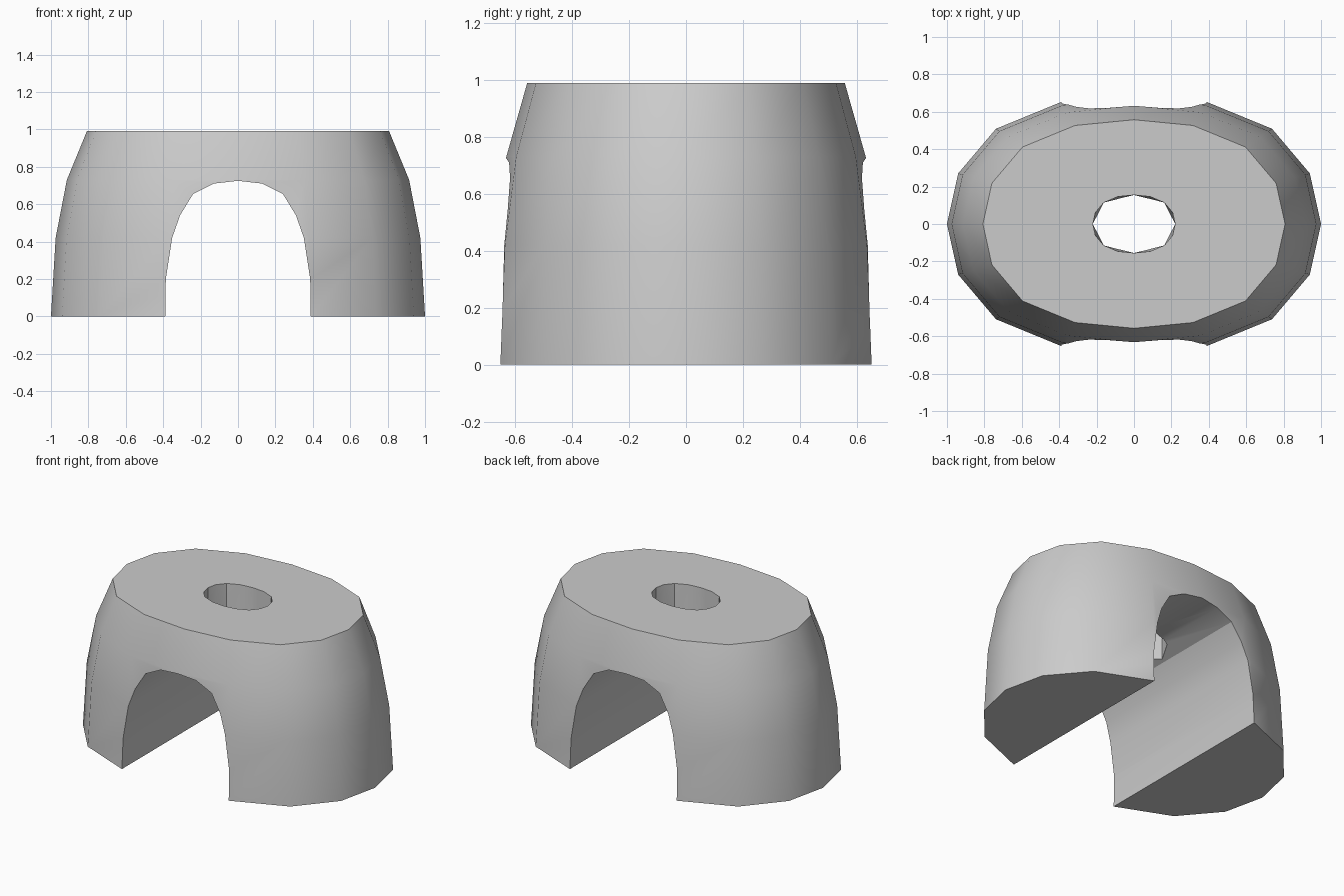
import bpy, bmesh, math

if "Cube" in bpy.data.objects:
    bpy.data.objects.remove(bpy.data.objects["Cube"])

# Quarter of the 16-sided, slightly squared oval (unit radius)
QUARTER = [(1, 0), (0.94, 0.392), (0.738, 0.738), (0.39, 0.945)]


def oval(rx, ry):
    pts = []
    x_dir, y_dir = (1, 0), (0, 1)
    full = QUARTER + [(0, 1)] + [(-x, y) for x, y in QUARTER[:0:-1]]
    full += [(-x, -y) for x, y in full]
    return [(x * rx, y * ry) for x, y in full]


def loft(name, rings):
    """Skin a stack of equal-length closed rings and cap both ends."""
    bm = bmesh.new()
    loops = [[bm.verts.new(p) for p in ring] for ring in rings]
    n = len(loops[0])
    for a, b in zip(loops, loops[1:]):
        for i in range(n):
            j = (i + 1) % n
            bm.faces.new((a[i], a[j], b[j], b[i]))
    bm.faces.new(loops[0][::-1])
    bm.faces.new(loops[-1])
    bmesh.ops.recalc_face_normals(bm, faces=bm.faces)
    mesh = bpy.data.meshes.new(name)
    bm.to_mesh(mesh)
    bm.free()
    obj = bpy.data.objects.new(name, mesh)
    bpy.context.collection.objects.link(obj)
    return obj


# Domed oval body with a flat top
profile = [(1.0, 0), (0.975, 0.42), (0.915, 0.73), (0.808, 0.99)]
body = loft("arched_body", [[(x, y, z) for x, y in oval(s, 0.69 * s)]
                            for s, z in profile])

# Arched tunnel running front to back
half = [(0.389, -0.1), (0.389, 0), (0.386, 0.2), (0.352, 0.42),
        (0.31, 0.54), (0.24, 0.655), (0.13, 0.71)]
arch = half + [(0, 0.725)] + [(-x, z) for x, z in reversed(half)]
tunnel = loft("tunnel_cutter", [[(x, y, z) for x, z in arch] for y in (-1, 1)])

# Oval hole through the roof: 16 sides on top easing to 8 below
top = oval(0.22, 0.155)
low = [p if i % 2 == 0 else tuple((a + b) / 2 for a, b in zip(top[i - 1], top[(i + 1) % 16]))
       for i, p in enumerate(top)]
hole = loft("hole_cutter", [[(x, y, 0.6) for x, y in low],
                            [(x, y, 0.7) for x, y in low],
                            [(x, y, 0.99) for x, y in top],
                            [(x, y, 1.2) for x, y in top]])

# Cut the openings, then discard the cutters
bpy.context.view_layer.objects.active = body
body.select_set(True)
for cutter in (tunnel, hole):
    cutter.hide_render = True
    mod = body.modifiers.new("cut", 'BOOLEAN')
    mod.operation = 'DIFFERENCE'
    mod.solver = 'EXACT'
    mod.object = cutter
    bpy.ops.object.modifier_apply(modifier=mod.name)
    bpy.data.objects.remove(cutter)

bpy.ops.object.shade_smooth_by_angle(angle=math.radians(32))
